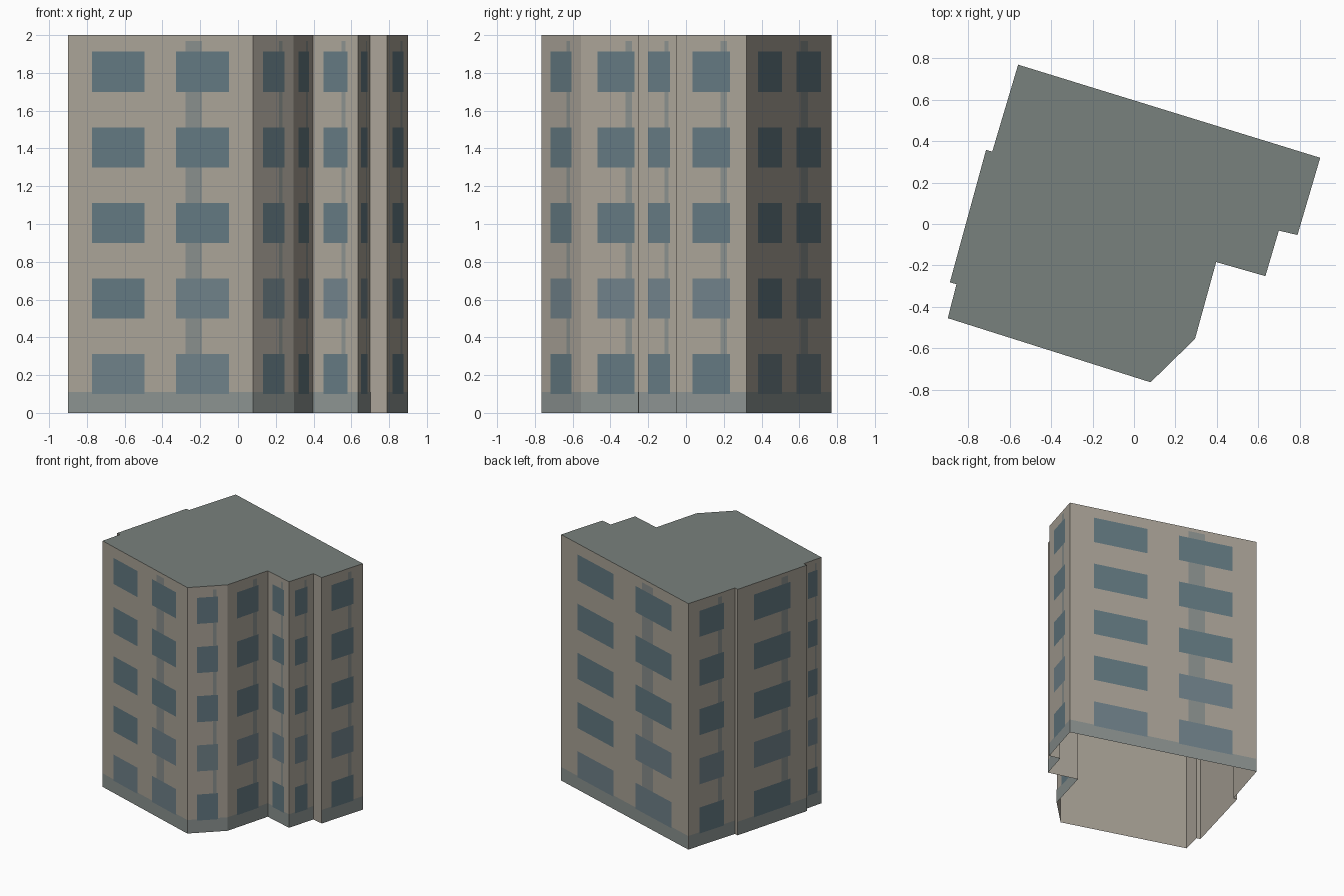
import bpy
from mathutils import Vector

if "Cube" in bpy.data.objects:
    bpy.data.objects.remove(bpy.data.objects["Cube"])

HEIGHT = 2.0
PLINTH = 0.11

# Footprint, counter-clockwise from the front left corner
PLAN = [Vector(p) for p in (
    (-0.90, -0.455), (0.08, -0.765), (0.295, -0.555), (0.397, -0.184),
    (0.635, -0.252), (0.70, -0.032), (0.79, -0.053), (0.90, 0.32),
    (-0.56, 0.77), (-0.685, 0.35), (-0.715, 0.358), (-0.89, -0.282),
    (-0.858, -0.291))]
EDGES = [(PLAN[i], PLAN[(i + 1) % len(PLAN)]) for i in range(len(PLAN))]


def material(name, rgb):
    m = bpy.data.materials.new(name)
    m.diffuse_color = (*rgb, 1)
    m.use_nodes = True
    m.node_tree.nodes["Principled BSDF"].inputs["Base Color"].default_value = m.diffuse_color
    return m


def build(name, polygons, mat):
    """One object from a list of polygons."""
    verts, faces = [], []
    for poly in polygons:
        faces.append(range(len(verts), len(verts) + len(poly)))
        verts += poly
    mesh = bpy.data.meshes.new(name)
    mesh.from_pydata(verts, [], [tuple(f) for f in faces])
    mesh.materials.append(mat)
    obj = bpy.data.objects.new(name, mesh)
    bpy.context.collection.objects.link(obj)
    return obj


def panel(edge, u0, u1, z0, z1, lift=0.0):
    """Upright rectangle on a wall, u running 0..1 along it."""
    a, b = edge
    d = (b - a).normalized()
    off = Vector((d.y, -d.x)) * lift
    p, q = a.lerp(b, u0) + off, a.lerp(b, u1) + off
    return [(p.x, p.y, z0), (q.x, q.y, z0), (q.x, q.y, z1), (p.x, p.y, z1)]


plaster = material("plaster", (0.40, 0.365, 0.31))
roofing = material("roofing", (0.19, 0.22, 0.205))
stone = material("stone", (0.26, 0.29, 0.28))
trim = material("trim", (0.25, 0.275, 0.265))
glass = material("glass", (0.125, 0.19, 0.22))
pale_glass = material("pale_glass", (0.16, 0.22, 0.25))

# Shell: walls and flat roof, open underneath
build("walls", [panel(e, 0, 1, 0, HEIGHT) for e in EDGES], plaster)
build("roof", [[(p.x, p.y, HEIGHT) for p in PLAN]], roofing)

# Facade details; the short return walls stay plain
plinth, strips, windows, pale_windows = [], [], [], []
for e in EDGES:
    length = (e[1] - e[0]).length
    if length < 0.12:
        continue
    plinth.append(panel(e, 0, 1, 0, PLINTH, 0.001))
    strips.append(panel(e, 0.635, 0.725, PLINTH, 1.97, 0.001))
    wide = length > 1
    columns = [(0.13, 0.415), (0.585, 0.87)] if wide else [(0.235, 0.765)]
    for floor in range(5):
        z = 0.10 + 0.40 * floor
        for u0, u1 in columns:
            pale = (floor == 0 and wide) or (floor == 1 and (u0, u1) == columns[-1])
            group = pale_windows if pale else windows
            group.append(panel(e, u0, u1, z, z + 0.212, 0.002))

build("plinth", plinth, stone)
build("vertical_strips", strips, trim)
build("windows", windows, glass)
build("pale_windows", pale_windows, pale_glass)
